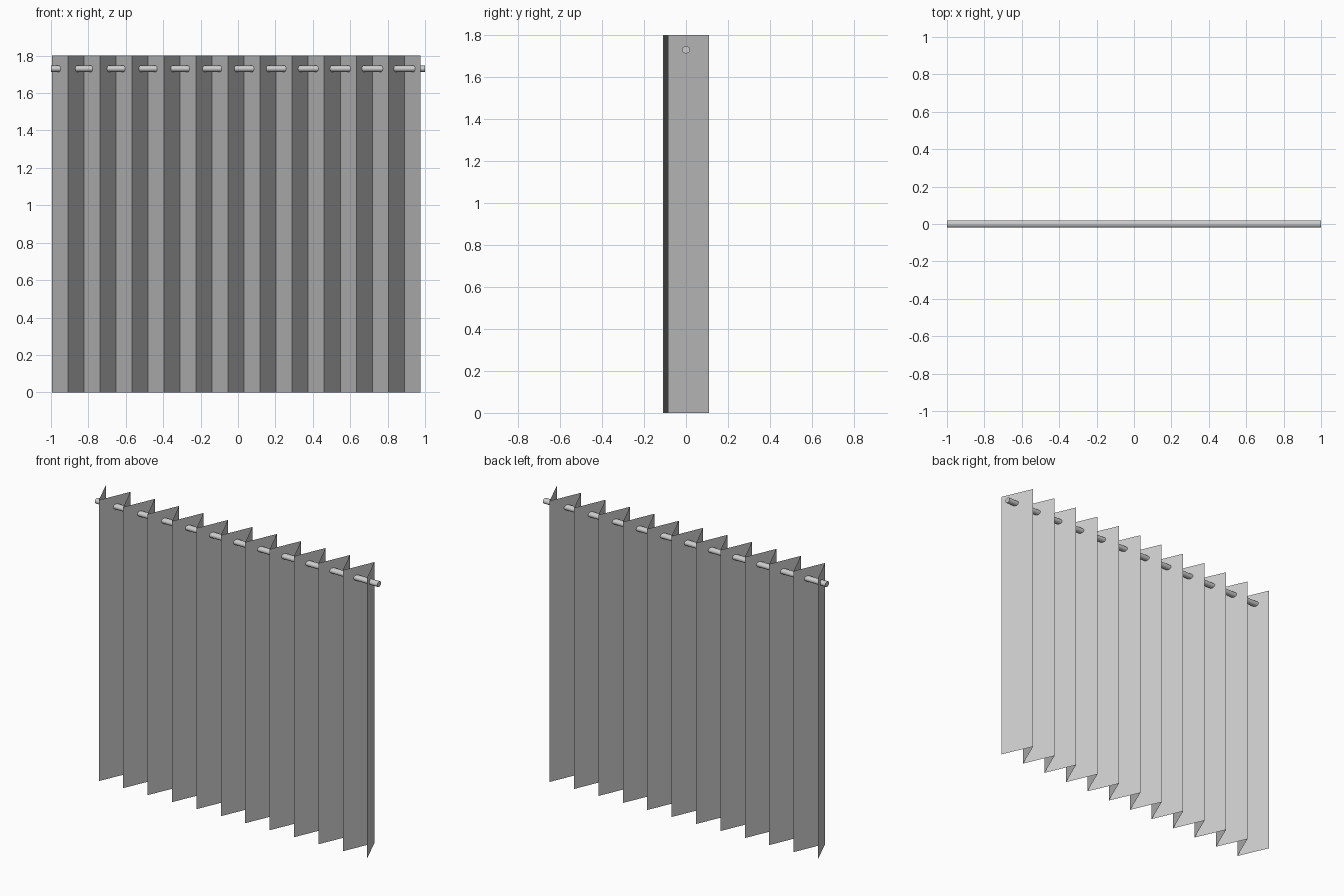
import bpy, bmesh, math

if "Cube" in bpy.data.objects:
    bpy.data.objects.remove(bpy.data.objects["Cube"])

HEIGHT = 1.8
FOLDS = 23
X0, X1 = -0.995, 0.975


def make_object(name, bm):
    mesh = bpy.data.meshes.new(name)
    bm.to_mesh(mesh)
    bm.free()
    obj = bpy.data.objects.new(name, mesh)
    bpy.context.collection.objects.link(obj)
    return obj


# Pleated curtain: single zigzag sheet, drifting slightly backwards to the right
bm = bmesh.new()
columns = []
for i in range(FOLDS + 1):
    x = X0 + (X1 - X0) * i / FOLDS
    y = (0.098 if i % 2 == 0 else -0.098) + 0.0135 * (x + 0.01)
    columns.append([bm.verts.new((x, y, z)) for z in (0, HEIGHT)])
for a, b in zip(columns, columns[1:]):
    bm.faces.new((a[0], b[0], b[1], a[1]))
make_object("curtain", bm)

# Rod: slightly flattened cylinder running through the pleats
bpy.ops.mesh.primitive_cylinder_add(vertices=24, radius=1, depth=2,
                                    location=(0, 0, 1.73),
                                    rotation=(0, math.pi / 2, 0))
rod = bpy.context.object
rod.name = "curtain_rod"
rod.scale = (0.017, 0.02, 1)
bpy.ops.object.transform_apply(location=False, rotation=True, scale=True)
bpy.ops.object.shade_smooth_by_angle(angle=math.radians(40))
